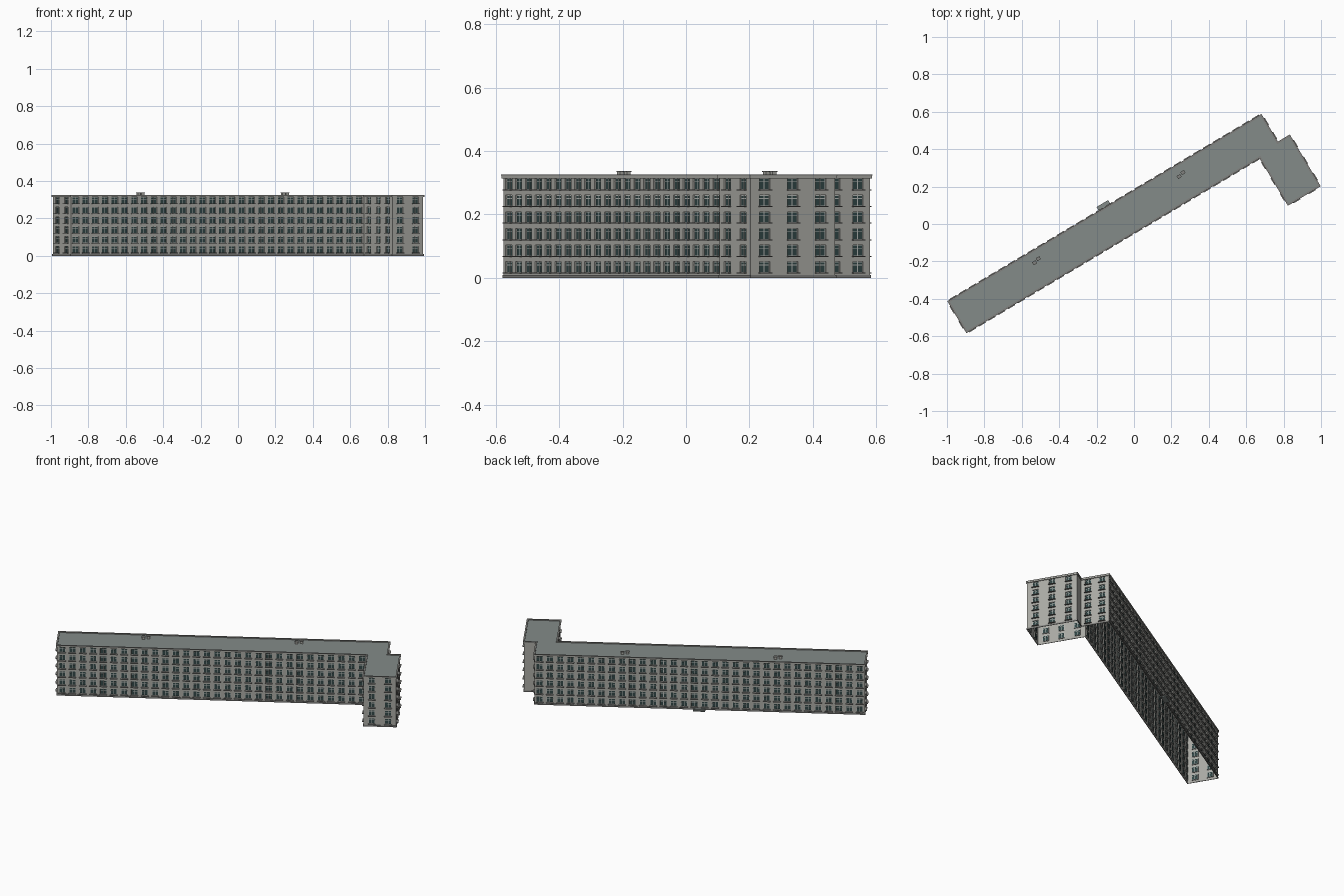
import bpy, bmesh, math
from mathutils import Matrix, Vector

if "Cube" in bpy.data.objects:
    bpy.data.objects.remove(bpy.data.objects["Cube"], do_unlink=True)

ANGLE = math.radians(30.8)
# Eaves outline in the building's own axes, counter-clockwise
OUTLINE = [Vector(p) for p in [(-1.07, -.04), (.755, -.04), (.755, -.335), (.957, -.335),
                               (.957, -.015), (.883, -.015), (.883, .157), (-1.07, .157)]]
WINDOWS = [30, 3, 2, 3, 0, 2, 32, 2]      # windows per floor on each wall
FLOORS, FLOOR_H, SILL_Z = 6, .0525, .016
WIN_W, WIN_H, RECESS = .038, .035, .005
WALL_TOP = .316


def material(name, rgb):
    m = bpy.data.materials.new(name)
    m.use_nodes = True
    m.diffuse_color = (*rgb, 1)
    m.node_tree.nodes["Principled BSDF"].inputs["Base Color"].default_value = (*rgb, 1)
    return m


wall_mat = material("wall grey", (.40, .40, .37))
roof_mat = material("roof grey", (.23, .26, .25))
glass_mat = material("dark teal glass", (.03, .06, .06))
frame_mat = material("frame grey", (.48, .50, .48))
trim_mat = material("trim grey", (.22, .22, .21))


def finish(name, bm, mats):
    me = bpy.data.meshes.new(name)
    bm.to_mesh(me)
    bm.free()
    for m in mats:
        me.materials.append(m)
    ob = bpy.data.objects.new(name, me)
    ob.rotation_euler.z = ANGLE
    ob.location.x = .003
    bpy.context.collection.objects.link(ob)
    return ob


def box(bm, frame, centre, size, mat=0):
    m = frame @ Matrix.Translation(centre) @ Matrix.Diagonal((*size, 1))
    verts = bmesh.ops.create_cube(bm, size=1, matrix=m)["verts"]
    for f in {f for v in verts for f in v.link_faces}:
        f.material_index = mat


def offset(points, d):
    """Move every wall of a right-angled outline outward by d."""
    out = []
    for i, p in enumerate(points):
        a = (p - points[i - 1]).normalized()
        b = (points[(i + 1) % len(points)] - p).normalized()
        out.append(p + d * Vector((a.y + b.y, -a.x - b.x)))
    return out


def band(name, outer, inner, z0, z1, mat):
    """Closed rectangular-section strip that follows the outline."""
    bm = bmesh.new()
    loops = [[bm.verts.new((p.x, p.y, z)) for p in offset(OUTLINE, d)]
             for d, z in ((outer, z0), (outer, z1), (inner, z1), (inner, z0))]
    n = len(OUTLINE)
    for k in range(4):
        a, b = loops[k], loops[(k + 1) % 4]
        for i in range(n):
            j = (i + 1) % n
            bm.faces.new((a[i], a[j], b[j], b[i]))
    finish(name, bm, [mat])


def wall(index, start, end, count):
    """Wall split into a grid; window cells are recessed, framed and glazed."""
    run = end - start
    length = run.length
    along = run.normalized()
    # wall axes: x along the wall, y inward, z up
    frame = Matrix(((along.x, -along.y, 0, start.x), (along.y, along.x, 0, start.y),
                    (0, 0, 1, 0), (0, 0, 0, 1)))
    centres = [(i + .5) * length / count for i in range(count)]
    bottoms = [SILL_Z + i * FLOOR_H for i in range(FLOORS)]
    xs = [0] + [c + s * WIN_W / 2 for c in centres for s in (-1, 1)] + [length]
    zs = [0] + [b + h for b in bottoms for h in (0, WIN_H)] + [WALL_TOP]
    bm = bmesh.new()
    grid = [[bm.verts.new(frame @ Vector((x, 0, z))) for x in xs] for z in zs]
    cells = []
    for r in range(len(zs) - 1):
        for c in range(len(xs) - 1):
            f = bm.faces.new((grid[r][c], grid[r][c + 1], grid[r + 1][c + 1], grid[r + 1][c]))
            if r % 2 and c % 2:
                cells.append(f)
    bm.normal_update()
    if cells:
        bmesh.ops.inset_individual(bm, faces=cells, thickness=0, depth=-RECESS)
        for f in cells:
            f.material_index = 1
        bmesh.ops.inset_individual(bm, faces=cells, thickness=.003, depth=0)
        for f in cells:
            f.material_index = 2
    finish(f"wall_{index}", bm, [wall_mat, frame_mat, glass_mat])
    if not count:
        return
    # mullions, transoms and projecting sills
    bm = bmesh.new()
    for x in centres:
        for z in bottoms:
            box(bm, frame, (x, RECESS, z + WIN_H / 2), (.003, .002, WIN_H))
            box(bm, frame, (x, RECESS, z + WIN_H * .7), (WIN_W, .002, .002))
            box(bm, frame, (x, -.005, z - .001), (WIN_W + .006, .011, .003), 1)
    finish(f"window_bars_and_sills_{index}", bm, [frame_mat, trim_mat])


# Walls
corners = offset(OUTLINE, -.005)
for i, n in enumerate(WINDOWS):
    wall(i, corners[i], corners[(i + 1) % len(corners)], n)

# Plinth and parapet
band("plinth", -.002, -.005, 0, .009, trim_mat)
band("parapet", 0, -.009, .314, .325, wall_mat)
band("parapet_cap", .001, -.009, .3235, .326, trim_mat)

# Flat roof
bm = bmesh.new()
bm.faces.new([bm.verts.new((p.x, p.y, .321)) for p in offset(OUTLINE, -.006)])
finish("roof", bm, [roof_mat])

# Paired roof vents
I = Matrix.Identity(4)
for k, u in enumerate((-.551, .349)):
    bm = bmesh.new()
    for s in (-1, 1):
        v = .1 + s * .004
        box(bm, I, (u + s * .014, v, .328), (.018, .014, .014))
        box(bm, I, (u + s * .014, v, .336), (.022, .018, .003), 1)
    finish(f"roof_vent_{k}", bm, [wall_mat, trim_mat])

# Rear entrance steps
bm = bmesh.new()
for i in range(2):
    box(bm, I, (-.092, .165 - i * .003, .003 + i * .005), (.072 - i * .012, .034 - i * .012, .006))
finish("entrance_steps", bm, [roof_mat])
